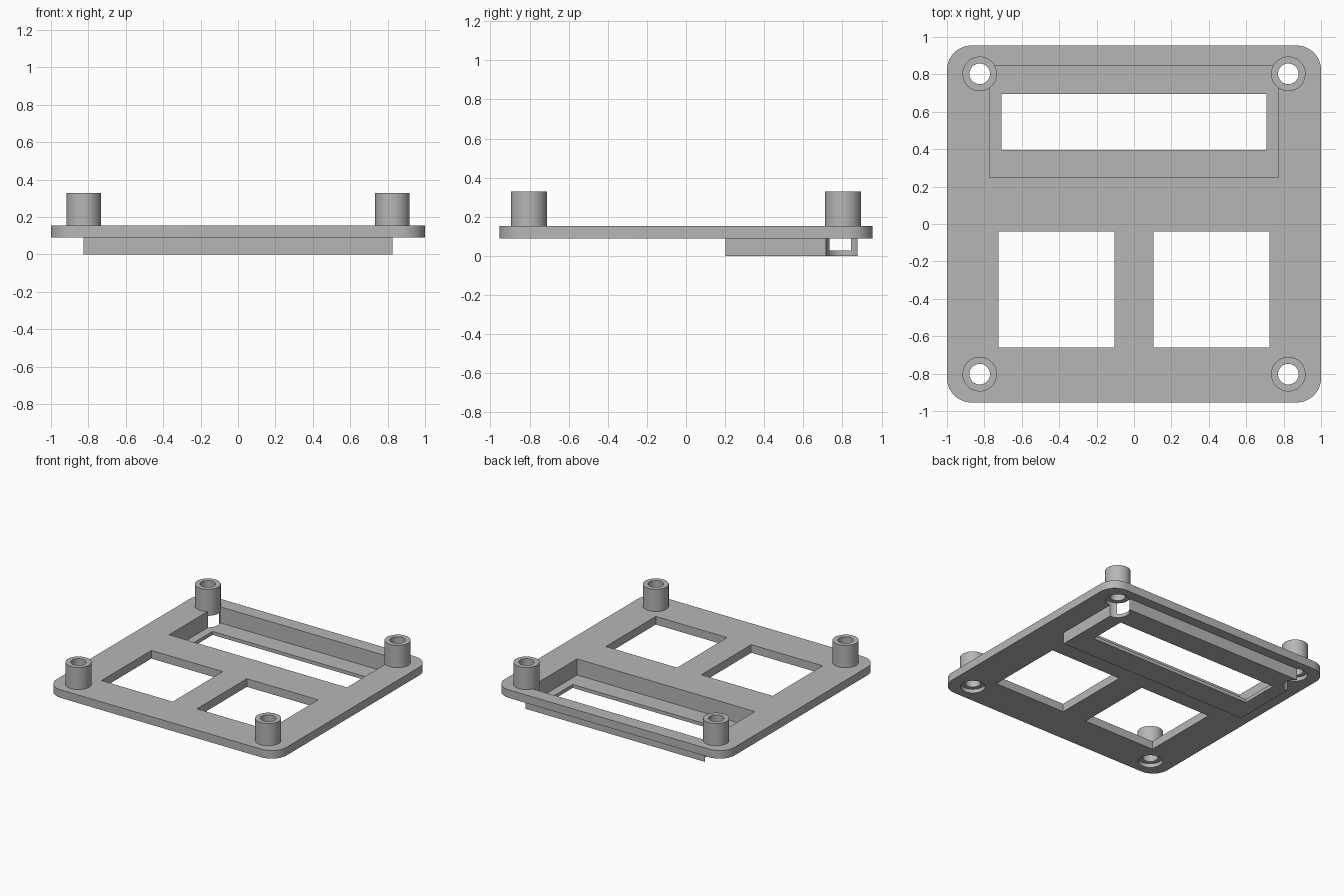
import bpy
import bmesh
from math import radians, cos, sin, pi

if "Cube" in bpy.data.objects:
    bpy.data.objects.remove(bpy.data.objects["Cube"], do_unlink=True)

GREY = bpy.data.materials.new("grey plastic")
GREY.use_nodes = True
COLOUR = (0.47, 0.47, 0.47, 1)
GREY.diffuse_color = COLOUR
GREY.node_tree.nodes["Principled BSDF"].inputs["Base Color"].default_value = COLOUR

# Main levels and sizes
PLATE_BOTTOM, PLATE_TOP = 0.09, 0.154
FLOOR_TOP, LEDGE, POST_TOP = 0.027, 0.12, 0.328
HOLE_X, HOLE_Y = 0.825, 0.803
POST_R, BORE_R, SCREW_R = 0.0925, 0.087, 0.055
CORNERS = [(sx * HOLE_X, sy * HOLE_Y) for sx in (-1, 1) for sy in (-1, 1)]


def prism(name, outline, z0, z1):
    """Extrude a closed counter-clockwise outline from z0 to z1."""
    bm = bmesh.new()
    base = bm.faces.new([bm.verts.new((x, y, z0)) for x, y in outline])
    top = bmesh.ops.extrude_face_region(bm, geom=[base], use_keep_orig=True)["geom"]
    for v in top:
        if isinstance(v, bmesh.types.BMVert):
            v.co.z = z1
    bmesh.ops.recalc_face_normals(bm, faces=bm.faces)
    mesh = bpy.data.meshes.new(name)
    bm.to_mesh(mesh)
    bm.free()
    mesh.materials.append(GREY)
    obj = bpy.data.objects.new(name, mesh)
    bpy.context.collection.objects.link(obj)
    return obj


def rect(x0, x1, y0, y1):
    return [(x0, y0), (x1, y0), (x1, y1), (x0, y1)]


def circle(x, y, r, n=48):
    return [(x + r * cos(2 * pi * i / n), y + r * sin(2 * pi * i / n)) for i in range(n)]


def rounded_rect(hx, hy, r, steps=12):
    pts = []
    for q, (sx, sy) in enumerate([(1, 1), (-1, 1), (-1, -1), (1, -1)]):
        for i in range(steps + 1):
            a = (q + i / steps) * pi / 2
            pts.append((sx * (hx - r) + r * cos(a), sy * (hy - r) + r * sin(a)))
    return pts


def cut(obj, outlines, z0=-0.1, z1=0.5):
    """Subtract upright prisms from obj and discard the cutters."""
    for outline in outlines:
        cutter = prism("cutter", outline, z0, z1)
        cutter.hide_render = True
        mod = obj.modifiers.new("cut", "BOOLEAN")
        mod.operation = "DIFFERENCE"
        mod.solver = "EXACT"
        mod.object = cutter
        graph = bpy.context.evaluated_depsgraph_get()
        mesh = bpy.data.meshes.new_from_object(obj.evaluated_get(graph))
        obj.modifiers.clear()
        obj.data = mesh
        bpy.data.objects.remove(cutter, do_unlink=True)


pocket = rect(-0.773, 0.773, 0.248, 0.844)
bores = [circle(x, y, BORE_R) for x, y in CORNERS]

# Rounded face plate with pocket opening, two square windows and screw bores
plate = prism("face_plate", rounded_rect(1, 0.954, 0.13), PLATE_BOTTOM, PLATE_TOP)
windows = [rect(0.105, 0.725, -0.66, -0.04), rect(-0.725, -0.105, -0.66, -0.04)]
cut(plate, [pocket] + windows + bores)

# Shallow tray under the plate with a long slot, notched around the rear screws
tray = prism("display_tray", rect(-0.825, 0.825, 0.203, 0.877), 0, PLATE_BOTTOM)
cut(tray, [pocket], z0=FLOOR_TOP)
cut(tray, [rect(-0.708, 0.708, 0.396, 0.695)] + [circle(x, y, BORE_R) for x, y in CORNERS if y > 0])

# Hollow standoffs, whose undersides form the screw ledges
posts = []
for x, y in CORNERS:
    name = ("rear" if y > 0 else "front") + ("_left" if x > 0 else "_right") + "_standoff"
    post = prism(name, circle(x, y, POST_R), LEDGE, POST_TOP)
    cut(post, [circle(x, y, SCREW_R)])
    posts.append(post)

# Smooth the round walls, keep edges sharp
bpy.ops.object.select_all(action="DESELECT")
for obj in [plate, tray] + posts:
    obj.select_set(True)
bpy.context.view_layer.objects.active = plate
bpy.ops.object.shade_smooth_by_angle(angle=radians(30))
